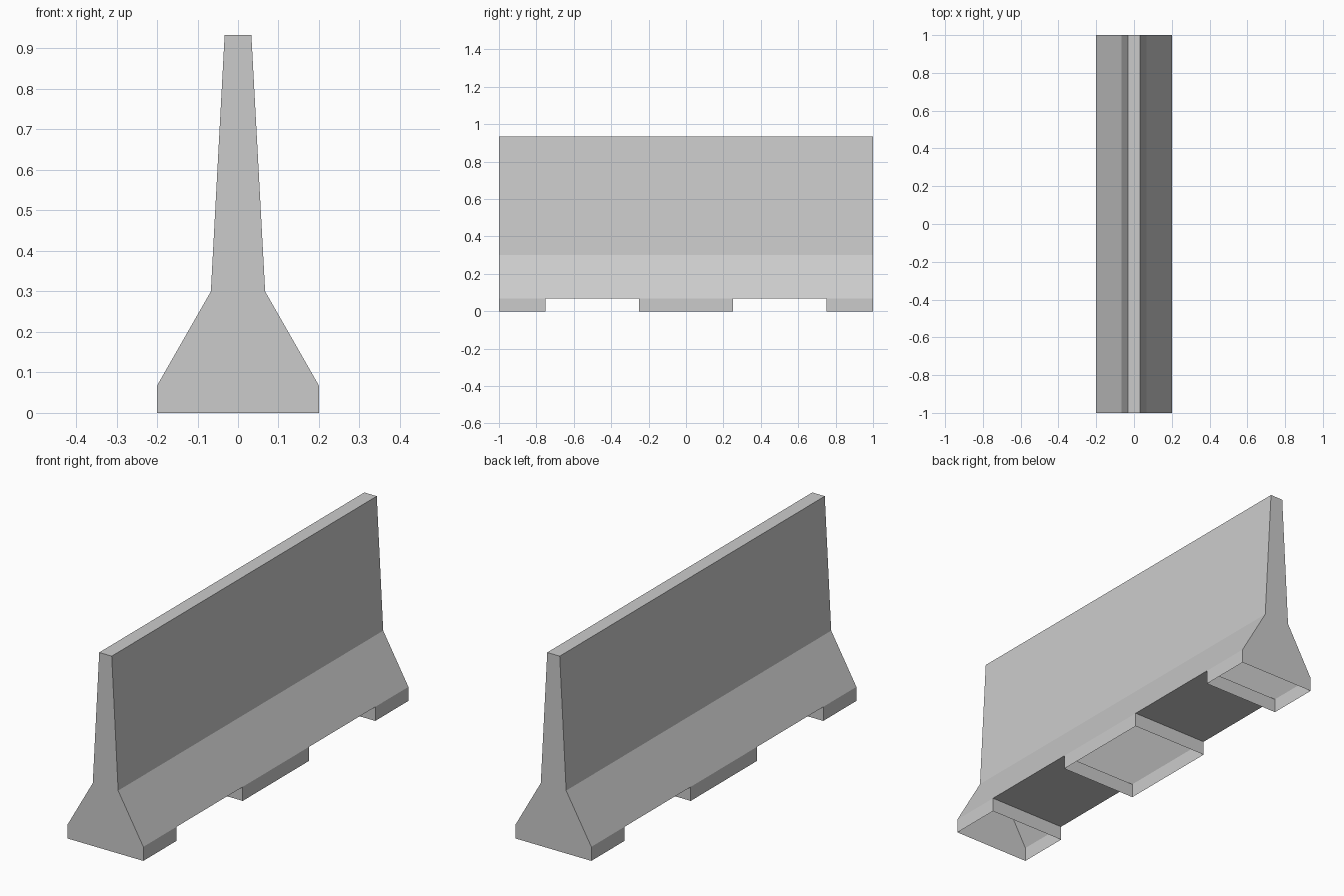
import bpy
import bmesh

cube = bpy.data.objects.get("Cube")
if cube:
    bpy.data.objects.remove(cube, do_unlink=True)

# Concrete material
concrete = bpy.data.materials.new("concrete_grey")
concrete.use_nodes = True
colour = (0.6, 0.6, 0.6, 1)
concrete.diffuse_color = colour
concrete.node_tree.nodes["Principled BSDF"].inputs["Base Color"].default_value = colour

# Half profile from the ground up: (half width, height)
half = [(0.2, 0), (0.2, 0.067), (0.067, 0.3), (0.033, 0.933)]
profile = half + [(-x, z) for x, z in reversed(half)]
stations = [-1, -0.75, -0.25, 0.25, 0.75, 1]

bm = bmesh.new()
rings = [[bm.verts.new((x, y, z)) for x, z in profile] for y in stations]
last = len(profile) - 1

# Hollow shell, span by span: feet are open below, gaps have a ceiling
for i, (a, b) in enumerate(zip(rings, rings[1:])):
    is_foot = i % 2 == 0
    first = 0 if is_foot else 1
    for k in range(first, last - first):
        bm.faces.new((a[k], b[k], b[k + 1], a[k + 1]))
    if not is_foot:
        bm.faces.new((a[1], a[last - 1], b[last - 1], b[1]))

# Full profile end caps, and the inner walls of the feet
bm.faces.new(rings[0])
bm.faces.new(rings[-1])
for ring in rings[1:-1]:
    bm.faces.new((ring[0], ring[1], ring[last - 1], ring[last]))

bmesh.ops.recalc_face_normals(bm, faces=bm.faces[:])
mesh = bpy.data.meshes.new("barrier_body")
bm.to_mesh(mesh)
bm.free()
mesh.materials.append(concrete)
barrier = bpy.data.objects.new("barrier_body", mesh)
bpy.context.collection.objects.link(barrier)
